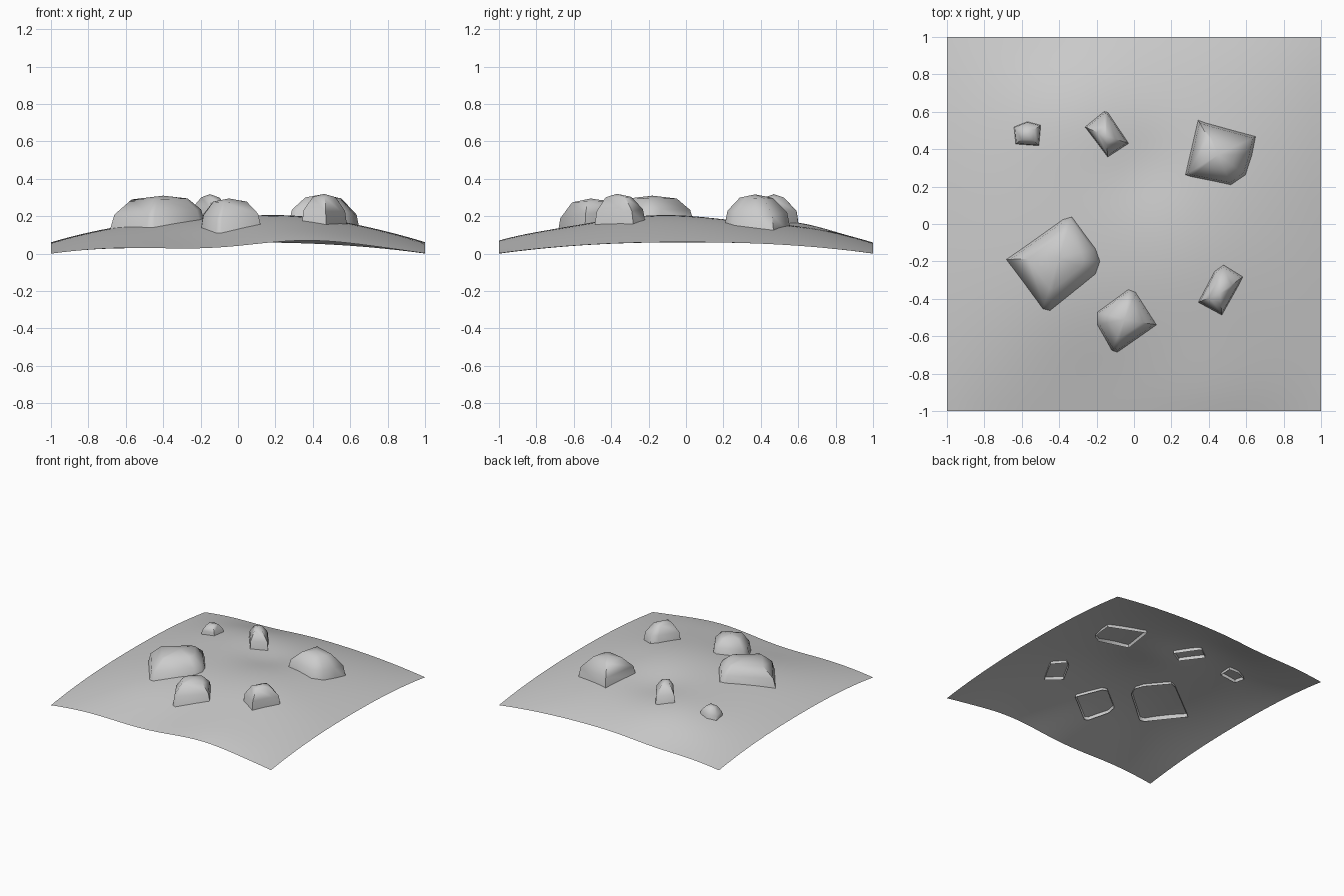
import bpy, bmesh, math

if "Cube" in bpy.data.objects:
    bpy.data.objects.remove(bpy.data.objects["Cube"])


def bump(x, y, cx, cy, r, h):
    return h * math.exp(-((x - cx) ** 2 + (y - cy) ** 2) / (r * r))


def ground_z(x, y):
    fx, fy = 1 - abs(x) ** 2.3, 1 - abs(y) ** 2.3
    z = 0.01 + 0.06 * (fx + fy) + 0.07 * fx * fy
    z += bump(x, y, 0.3, -0.15, 0.4, 0.022)     # main crest
    z += bump(x, y, -0.35, 0.62, 0.3, 0.025)    # rear left crest
    z -= bump(x, y, 0.05, 0.3, 0.22, 0.025)     # rear hollow
    z -= bump(x, y, -0.2, -0.85, 0.4, 0.036)    # front hollow
    z -= bump(x, y, -0.4, 1.05, 0.3, 0.025)     # rear edge hollow
    z += bump(x, y, 0.4, -1.0, 0.35, 0.02)
    return z


def finish(name, bm, angle):
    bmesh.ops.recalc_face_normals(bm, faces=bm.faces)
    me = bpy.data.meshes.new(name)
    bm.to_mesh(me)
    bm.free()
    ob = bpy.data.objects.new(name, me)
    bpy.context.collection.objects.link(ob)
    bpy.ops.object.select_all(action='DESELECT')
    ob.select_set(True)
    bpy.context.view_layer.objects.active = ob
    bpy.ops.object.shade_smooth_by_angle(angle=math.radians(angle))


# Ground sheet with gentle hills
bm = bmesh.new()
bmesh.ops.create_grid(bm, x_segments=40, y_segments=40, size=1)
low = min(ground_z(v.co.x, v.co.y) for v in bm.verts)
for v in bm.verts:
    v.co.z = ground_z(v.co.x, v.co.y) - low
finish("ground", bm, 60)


# Faceted rock: stacked outlines shrinking to a blunt top, open underneath
def rock(name, outline, peak, top_scale, sink=0.025):
    bm = bmesh.new()
    px, py, pz = peak
    rings = []
    for s, f in ((1, 0), (0.9, 0.5), (top_scale, 0.9)):
        ring = []
        for x, y in outline:
            base = ground_z(x, y) - low - sink
            ring.append(bm.verts.new((px + (x - px) * s, py + (y - py) * s,
                                      base + (pz - base) * f)))
        rings.append(ring)
    n = len(outline)
    for a, b in zip(rings, rings[1:]):
        for i in range(n):
            j = (i + 1) % n
            bm.faces.new((a[i], a[j], b[j], b[i]))
    tip = bm.verts.new(peak)
    for i in range(n):
        bm.faces.new((rings[-1][i], rings[-1][(i + 1) % n], tip))
    finish(name, bm, 62)


rock("large_rock", [(-.69, -.19), (-.38, .03), (-.33, .045), (-.2, -.13), (-.175, -.2),
                    (-.2, -.27), (-.45, -.47), (-.49, -.46)], (-.4, -.18, .31), .58)
rock("front_rock", [(-.2, -.54), (-.2, -.47), (-.03, -.345), (.01, -.36), (.125, -.54),
                    (-.09, -.69), (-.12, -.68)], (-.05, -.51, .295), .55)
rock("back_right_rock", [(.27, .26), (.34, .56), (.38, .545), (.655, .47), (.635, .37),
                         (.6, .26), (.52, .205), (.3, .25)], (.45, .37, .317), .5)
rock("right_rock", [(.34, -.42), (.43, -.25), (.48, -.215), (.585, -.28), (.56, -.33),
                    (.47, -.49)], (.46, -.37, .32), .5)
rock("back_rock", [(-.265, .52), (-.16, .605), (-.14, .6), (-.025, .43), (-.14, .355)],
     (-.15, .47, .318), .4)
rock("small_rock", [(-.645, .52), (-.635, .425), (-.505, .415), (-.495, .53), (-.57, .55)],
     (-.57, .48, .225), .5)
